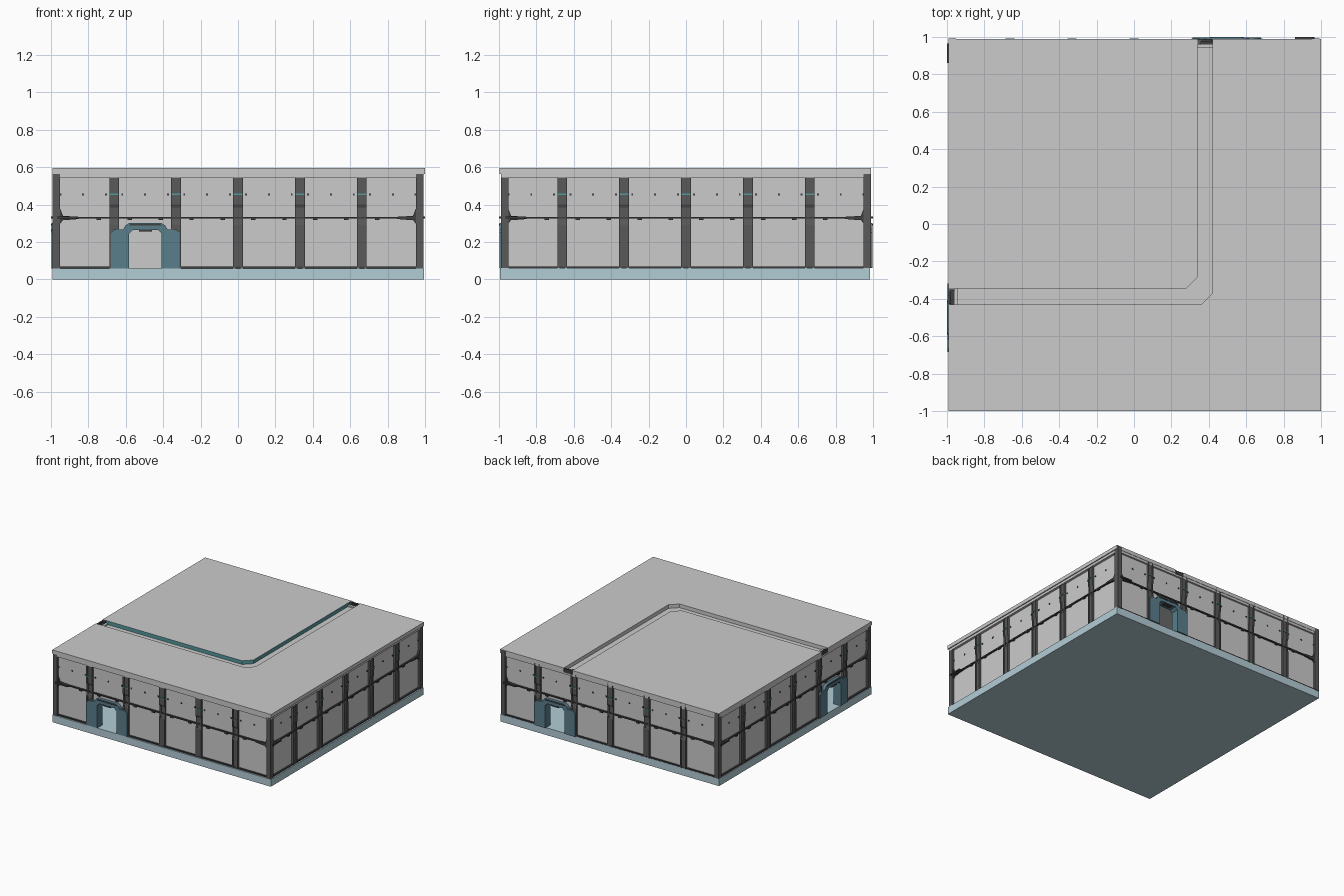
import bpy, bmesh, math
from mathutils import Matrix

if "Cube" in bpy.data.objects:
    bpy.data.objects.remove(bpy.data.objects["Cube"])


def material(name, rgb):
    m = bpy.data.materials.new(name)
    m.diffuse_color = (*rgb, 1)
    m.use_nodes = True
    m.node_tree.nodes["Principled BSDF"].inputs["Base Color"].default_value = m.diffuse_color
    return m


DARK = material("dark_metal", (0.10, 0.10, 0.10))
TRIM = material("trim_metal", (0.05, 0.05, 0.05))
BLUE = material("floor_blue", (0.45, 0.61, 0.67))
FRAME = material("door_blue", (0.10, 0.21, 0.26))
TEAL = material("accent_teal", (0.09, 0.32, 0.34))


def prism(bm, pts, offset):
    """Face through 3D points, extruded by an offset vector."""
    a = [bm.verts.new(p) for p in pts]
    b = [bm.verts.new([p[i] + offset[i] for i in range(3)]) for p in pts]
    n = len(a)
    bm.faces.new(a)
    bm.faces.new(b[::-1])
    for i in range(n):
        bm.faces.new((a[i], b[i], b[(i + 1) % n], a[(i + 1) % n]))


def box(bm, u0, u1, d0, d1, z0, z1):
    """Box in wall space: u along the wall, d outwards, z up."""
    prism(bm, [(u0, -d0, z0), (u1, -d0, z0), (u1, -d1, z0), (u0, -d1, z0)], (0, 0, z1 - z0))


def plate(bm, pts, d0, d1):
    """Wall-face outline (u, z) extruded from depth d0 to d1."""
    prism(bm, [(u, -d0, z) for u, z in pts], (0, d0 - d1, 0))


def finish(bm, name, mat=None, turn=0):
    bmesh.ops.transform(bm, matrix=Matrix.Rotation(turn, 4, 'Z'), verts=bm.verts)
    bmesh.ops.recalc_face_normals(bm, faces=bm.faces)
    me = bpy.data.meshes.new(name)
    bm.to_mesh(me)
    bm.free()
    ob = bpy.data.objects.new(name, me)
    bpy.context.collection.objects.link(ob)
    if mat:
        me.materials.append(mat)
    return ob


# Floor slab
bm = bmesh.new()
box(bm, -0.99, 0.995, -0.985, 0.995, 0, 0.06)
finish(bm, "floor_slab", BLUE)

# Roof: lower plate and two raised plates that leave an L-shaped groove
bm = bmesh.new()
box(bm, -0.988, 0.99, -0.985, 0.99, 0.545, 0.565)
finish(bm, "roof_base")
inner = [(-0.99, -0.345), (0.28, -0.345), (0.34, -0.285), (0.34, 0.988), (-0.99, 0.988)]
outer = [(-0.99, -0.43), (0.36, -0.43), (0.42, -0.37), (0.42, 0.988),
         (0.998, 0.988), (0.998, -0.998), (-0.99, -0.998)]
for name, pts in (("roof_inner", inner), ("roof_outer", outer)):
    bm = bmesh.new()
    prism(bm, [(x, y, 0.565) for x, y in pts], (0, 0, 0.03))
    ob = finish(bm, name)
    if name == "roof_inner":
        ob.data.materials.append(None)
        ob.data.materials.append(TEAL)
        for f in ob.data.polygons:
            if f.normal.x > 0.5 or f.normal.y < -0.5:
                f.material_index = 1

# Caps at the two ends of the groove
bm = bmesh.new()
box(bm, 0.342, 0.418, -0.988, -0.975, 0.56, 0.59)
box(bm, -0.99, -0.977, 0.347, 0.428, 0.56, 0.59)
finish(bm, "groove_caps", TRIM)

STEP = 0.331
DOORS = {"front": -0.495, "back": -0.495, "left": 0.5}
half_frame = [(0.183, 0.06), (0.183, 0.25), (0.165, 0.268), (0.118, 0.268), (0.105, 0.29), (0.085, 0.302)]
half_open = [(0.087, 0.06), (0.087, 0.245), (0.068, 0.265)]

for k, side in enumerate(("front", "right", "back", "left")):
    turn = k * math.pi / 2
    door = DOORS.get(side)
    spans = [(-0.97, 0.97)] if door is None else [(-0.97, door - 0.09), (door + 0.09, 0.97)]

    # Wall skin, open at the door
    bm = bmesh.new()
    for a, b in spans:
        box(bm, a, b, 0.94, 0.97, 0.06, 0.28)
    box(bm, -0.97, 0.97, 0.94, 0.97, 0.28, 0.575)
    finish(bm, side + "_wall", None, turn)

    # Pilasters: waisted core between two ribs
    bm = bmesh.new()
    for i in range(-2, 3):
        c = i * STEP
        for u0, u1, lift in ((-0.026, -0.014, 0.005), (-0.014, 0.014, 0), (0.014, 0.026, 0.005)):
            prof = [(0.96, 0.06), (0.983, 0.06), (0.983, 0.29), (0.976, 0.32),
                    (0.976, 0.385), (0.983, 0.40), (0.983, 0.593), (0.96, 0.593)]
            prism(bm, [(c + u0, -d - (lift if -d < -0.97 else 0), z) for d, z in prof], (u1 - u0, 0, 0))
    finish(bm, side + "_pilasters", DARK, turn)

    # Teal slots on the pilasters
    bm = bmesh.new()
    for i in range(-2, 3):
        box(bm, i * STEP - 0.024, i * STEP + 0.024, 0.98, 0.99, 0.452, 0.459)
    finish(bm, side + "_pilaster_slots", TEAL, turn)

    # Corner columns
    bm = bmesh.new()
    for s in (-1, 1):
        for a, b, d in ((0.96, 0.969, 0.984), (0.969, 0.98, 0.978), (0.98, 0.99, 0.99)):
            box(bm, min(s * a, s * b), max(s * a, s * b), 0.95, d, 0.06, 0.593)
    finish(bm, side + "_corner_columns", DARK, turn)

    # Rails, clips and flared corner brackets
    bm = bmesh.new()
    for a, b in spans:
        box(bm, a, b, 0.96, 0.984, 0.06, 0.069)
    box(bm, -0.97, 0.97, 0.96, 0.982, 0.325, 0.335)
    box(bm, -0.97, 0.97, 0.96, 0.984, 0.567, 0.58)
    box(bm, -0.965, -0.86, 0.97, 0.999, 0.325, 0.336)
    bracket = [(0.85, 0.335), (0.935, 0.34), (0.955, 0.39), (0.98, 0.39),
               (0.98, 0.27), (0.958, 0.29), (0.935, 0.317), (0.85, 0.323)]
    for s in (-1, 1):
        plate(bm, [(s * u, z) for u, z in bracket], 0.96, 0.987)
    for i in range(-3, 3):
        c = (i + 0.5) * STEP
        for o in (-0.083, 0.083):
            box(bm, c + o - 0.012, c + o + 0.012, 0.96, 0.986, 0.317, 0.331)
    finish(bm, side + "_rails", TRIM, turn)

    # Studs on the upper panels
    bm = bmesh.new()
    for i in range(-3, 3):
        for o in (-0.122, 0, 0.122):
            c = (i + 0.5) * STEP + o
            box(bm, c - 0.005, c + 0.005, 0.965, 0.975, 0.45, 0.46)
    finish(bm, side + "_studs", TRIM, turn)

    # Door frame with lamp and sill
    if door is not None:
        outline = half_frame + [(-u, z) for u, z in half_frame[::-1]]
        outline += [(-u, z) for u, z in half_open] + half_open[::-1]
        bm = bmesh.new()
        plate(bm, [(door + u, z) for u, z in outline], 0.93, 0.996)
        finish(bm, side + "_door_frame", FRAME, turn)
        bm = bmesh.new()
        box(bm, door - 0.035, door + 0.035, 0.96, 0.998, 0.257, 0.267)
        plate(bm, [(door - 0.09, 0.288), (door + 0.09, 0.288), (door + 0.08, 0.296), (door - 0.08, 0.296)], 0.96, 0.999)
        finish(bm, side + "_door_lamp", TRIM, turn)
